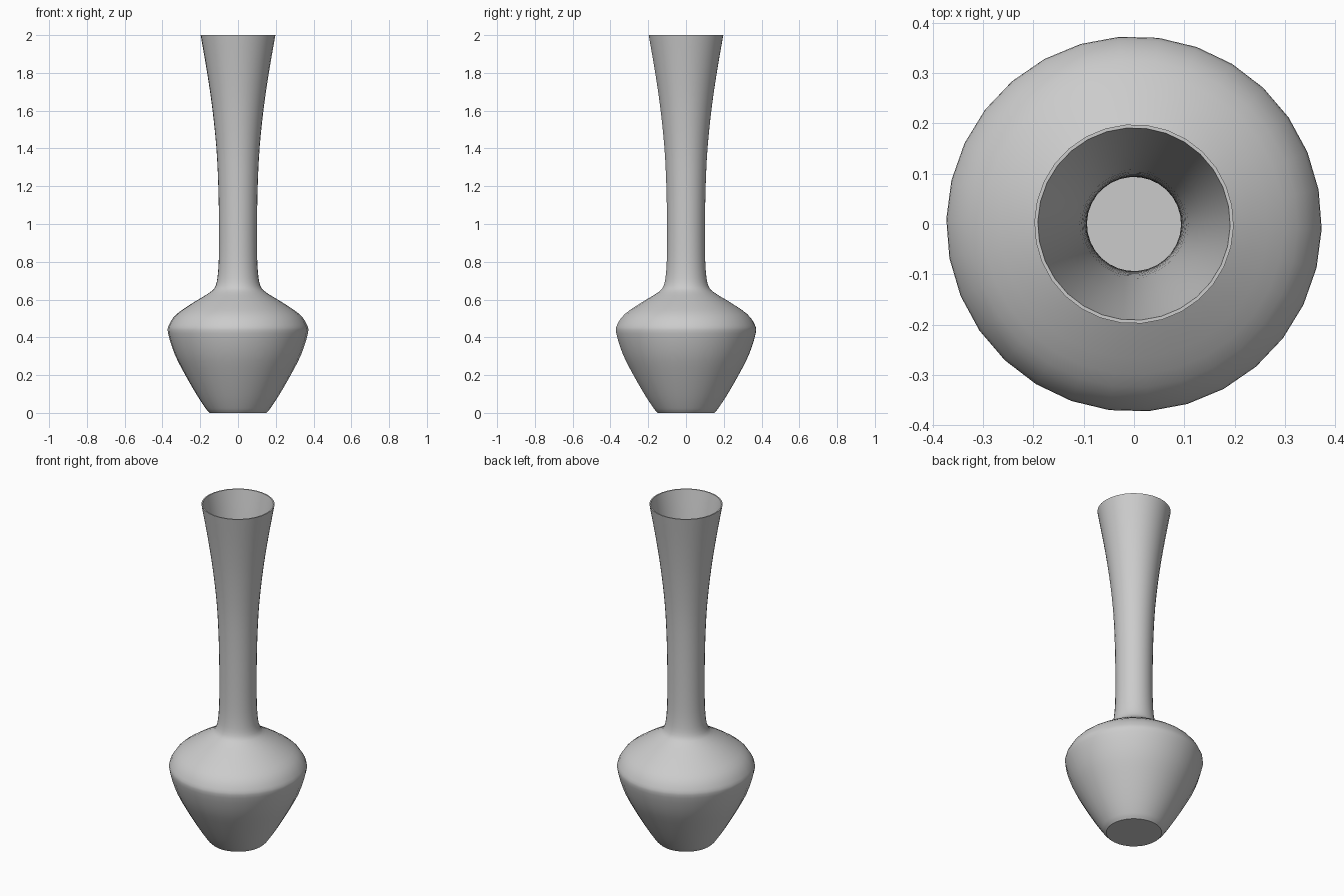
import bpy, math
from mathutils import Vector

if "Cube" in bpy.data.objects:
    bpy.data.objects.remove(bpy.data.objects["Cube"])

SIDES, WALL = 30, 0.007

# Outer profile control points (radius, height)
KEYS = [(0.158, 0.008), (0.172, 0.025), (0.215, 0.09), (0.279, 0.20), (0.335, 0.31),
        (0.370, 0.42), (0.366, 0.465), (0.325, 0.523), (0.235, 0.585), (0.150, 0.637),
        (0.119, 0.672), (0.106, 0.74), (0.101, 0.85), (0.101, 1.03), (0.105, 1.22),
        (0.115, 1.41), (0.137, 1.62), (0.165, 1.81), (0.198, 2.0)]


def smooth(points, steps=3):
    """Catmull-Rom curve through the points."""
    p = [Vector(q) for q in points]
    p = [2 * p[0] - p[1]] + p + [2 * p[-1] - p[-2]]
    out = []
    for a, b, c, d in zip(p, p[1:], p[2:], p[3:]):
        for i in range(steps):
            t = i / steps
            out.append(0.5 * (2 * b + (c - a) * t + (2 * a - 5 * b + 4 * c - d) * t * t
                              + (3 * b - a - 3 * c + d) * t ** 3))
    return out + [p[-2]]


outer = smooth(KEYS)

# Inner wall: the outer profile pushed inwards along its normals
inner = []
for i, q in enumerate(outer):
    t = (outer[min(i + 1, len(outer) - 1)] - outer[max(i - 1, 0)]).normalized()
    inner.append(q + Vector((-t.y, t.x)) * WALL)
inner[-1].y = 2.0
inner[0].y = max(inner[0].y, 0.012)

# Closed lathe: foot, outside, rim, inside, floor
profile = [Vector((0.150, 0.0))] + outer + inner[::-1]
verts, faces = [], []
for r, z in profile:
    for k in range(SIDES):
        a = math.tau * k / SIDES - math.radians(1.5)
        verts.append((r * math.cos(a), r * math.sin(a), z))
for j in range(len(profile) - 1):
    for k in range(SIDES):
        n = (k + 1) % SIDES
        faces.append((j * SIDES + k, j * SIDES + n, (j + 1) * SIDES + n, (j + 1) * SIDES + k))
last = (len(profile) - 1) * SIDES
faces.append(tuple(reversed(range(SIDES))))
faces.append(tuple(range(last, last + SIDES)))

mesh = bpy.data.meshes.new("vase")
mesh.from_pydata(verts, [], faces)
vase = bpy.data.objects.new("vase", mesh)
bpy.context.collection.objects.link(vase)
bpy.context.view_layer.objects.active = vase
vase.select_set(True)
bpy.ops.object.shade_smooth_by_angle(angle=math.radians(40))
